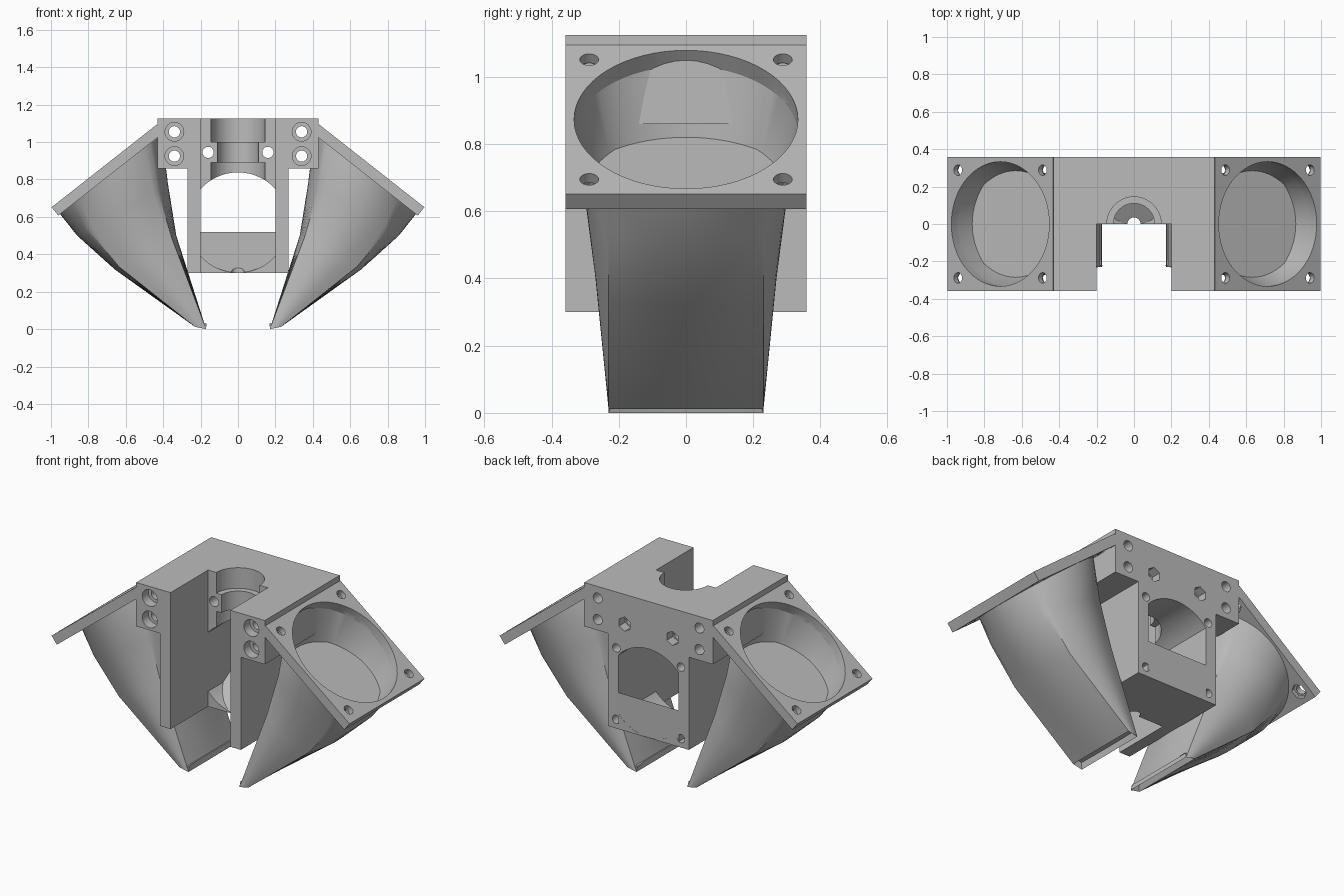
import bpy, bmesh, math
from mathutils import Vector, Matrix

old = bpy.data.objects.get("Cube")
if old:
    bpy.data.objects.remove(old)

grey = bpy.data.materials.new("light grey plastic")
grey.use_nodes = True
COLOR = (0.5, 0.5, 0.5, 1)
grey.diffuse_color = COLOR
grey.node_tree.nodes["Principled BSDF"].inputs["Base Color"].default_value = COLOR

Y = Vector((0, 1, 0))
# Frame of the tilted fan plate: centre, downhill axis, outward normal
C = Vector((0.715, 0, 0.873))
U = Vector((0.786, 0, -0.618))
N = Vector((0.618, 0, 0.786))


def make(name, bm):
    bmesh.ops.recalc_face_normals(bm, faces=bm.faces)
    mesh = bpy.data.meshes.new(name)
    bm.to_mesh(mesh)
    bm.free()
    ob = bpy.data.objects.new(name, mesh)
    mesh.materials.append(grey)
    bpy.context.collection.objects.link(ob)
    return ob


def loft(name, rings, outlet=False):
    bm = bmesh.new()
    loops = [[bm.verts.new(p) for p in ring] for ring in rings]
    n = len(loops[0])
    for a, b in zip(loops, loops[1:]):
        for i in range(n):
            j = (i + 1) % n
            bm.faces.new((a[i], a[j], b[j], b[i]))
    bm.faces.new(loops[0])
    end = bm.faces.new(loops[-1])
    if outlet:
        bmesh.ops.recalc_face_normals(bm, faces=bm.faces)
        bmesh.ops.inset_region(bm, faces=[end], thickness=0.012, depth=-0.03)
    return make(name, bm)


def prism(name, points, y0, y1):
    """Extrude an x-z outline along y."""
    return loft(name, [[Vector((x, y, z)) for x, z in points] for y in (y0, y1)])


def rod(start, end, radius, sides=48):
    start, end = Vector(start), Vector(end)
    axis = end - start
    bm = bmesh.new()
    rot = axis.to_track_quat('Z', 'Y').to_matrix().to_4x4()
    bmesh.ops.create_cone(bm, cap_ends=True, segments=sides, radius1=radius,
                          radius2=radius, depth=axis.length,
                          matrix=Matrix.Translation((start + end) / 2) @ rot)
    return make("cutter", bm)


def box(name, x0, x1, y0, y1, z0, z1):
    return prism(name, [(x0, z0), (x1, z0), (x1, z1), (x0, z1)], y0, y1)


def activate(ob):
    bpy.ops.object.select_all(action='DESELECT')
    ob.select_set(True)
    bpy.context.view_layer.objects.active = ob


def cut(ob, *cutters):
    for c in cutters:
        c.hide_render = True
        mod = ob.modifiers.new("cut", 'BOOLEAN')
        mod.operation, mod.solver, mod.object = 'DIFFERENCE', 'EXACT', c
        activate(ob)
        bpy.ops.object.modifier_apply(modifier=mod.name)
        bpy.data.objects.remove(c)


def finish(ob, mirror=False):
    activate(ob)
    if mirror:
        ob.modifiers.new("mirror", 'MIRROR').use_mirror_merge = False
        bpy.ops.object.modifier_apply(modifier="mirror")
    bpy.ops.object.shade_smooth_by_angle(angle=math.radians(25))


def on_plate(u, y, d):
    return C + U * u + Y * y - N * d


def section(inner, outer, half_y, square):
    """Ring blended from ellipse to rectangle, spanning inner to outer (x, z)."""
    a, b = (Vector((p[0], 0, p[1])) for p in (inner, outer))
    ring = []
    for i in range(64):
        t = math.tau * i / 64
        c, s = math.cos(t), math.sin(t)
        k = 1 + square * (1 / max(abs(c), abs(s)) - 1)
        ring.append((a + b) / 2 + (b - a) / 2 * c * k + Y * half_y * s * k)
    return ring


def disc(radius, d):
    a, b = on_plate(-radius, 0, d), on_plate(radius, 0, d)
    return section((a.x, a.z), (b.x, b.z), radius, 0)


# Central mount: wide clamp block over a narrower fan housing
body = prism("central_mount", [(-.27, .30), (.27, .30), (.27, .86), (.43, .86),
                               (.43, 1.125), (-.43, 1.125), (-.43, .86),
                               (-.27, .86)], -.358, .358)
cut(body, box("cutter", -.2, .2, -.5, 0, .2, 1.3))
# Stepped groove for the round tool
for r, z0, z1 in ((.145, .6, .89), (.11, .8, 1.05), (.145, 1.0, 1.3)):
    cut(body, rod((0, 0, z0), (0, 0, z1), r, 64))
# Airflow opening: circle with flattened sides
arc = [math.tau * i / 72 for i in range(72)]
side = math.acos(.2 / .268)
outline = [(.268 * math.cos(t), .57 + .268 * math.sin(t)) for t in arc
           if abs(math.cos(t)) < .2 / .268]
outline += [(sx * .2, .57 + sz * .268 * math.sin(side))
            for sx in (-1, 1) for sz in (-1, 1)]
outline.sort(key=lambda p: math.atan2(p[1] - .57, p[0]))
cut(body, prism("cutter", outline, -.1, .5))
# Screw holes, counterbores and nut pockets
for s in (-1, 1):
    for z in (1.055, .925):
        cut(body, rod((s * .34, -.5, z), (s * .34, .5, z), .03, 32),
            rod((s * .34, -.5, z), (s * .34, -.3, z), .05, 32))
    cut(body, rod((s * .16, -.05, .945), (s * .16, .5, .945), .03, 32),
        rod((s * .16, .3, .945), (s * .16, .5, .945), .043, 6))
    for z in (.354, .786):
        cut(body, rod((s * .216, .2, z), (s * .216, .5, z), .025, 32))
cut(body, rod((0, 0, .2), (0, 0, .4), .035, 32))
finish(body)

# Ramp that guides air up from the housing floor
ramp = loft("air_ramp", [[Vector((x, y, z)) for y, z in
                          ((0, .301), (.357, .301), (.357, .52), (0, .306))]
                         for x in (-.203, .203)])
cut(ramp, rod((0, 0, .2), (0, 0, .4), .035, 32))
finish(ramp)


def cavity():
    return loft("cutter", [disc(.333, -.03), disc(.333, .06),
                           section((.40, .82), (.865, .55), .285, .1)])


# Tilted fan plates
H = .358
plate = loft("fan_plate", [[on_plate(u, y, d) for u, y in
                            ((-H, -H), (H, -H), (H, H), (-H, H))]
                           for d in (0, .057)])
cut(plate, cavity())
for u in (-.288, .288):
    for y in (-.288, .288):
        cut(plate, rod(on_plate(u, y, -.05), on_plate(u, y, .1), .028, 32),
            rod(on_plate(u, y, .035), on_plate(u, y, .1), .045, 6))
finish(plate, mirror=True)

# Blower ducts tapering to a slit outlet
duct = loft("air_duct", [disc(.345, .03), disc(.345, .06),
                         section((.375, .78), (.86, .5), .30, .2),
                         section((.33, .5), (.66, .32), .27, .5),
                         section((.17, 0), (.23, .012), .23, 1)], outlet=True)
cut(duct, cavity())
finish(duct, mirror=True)
